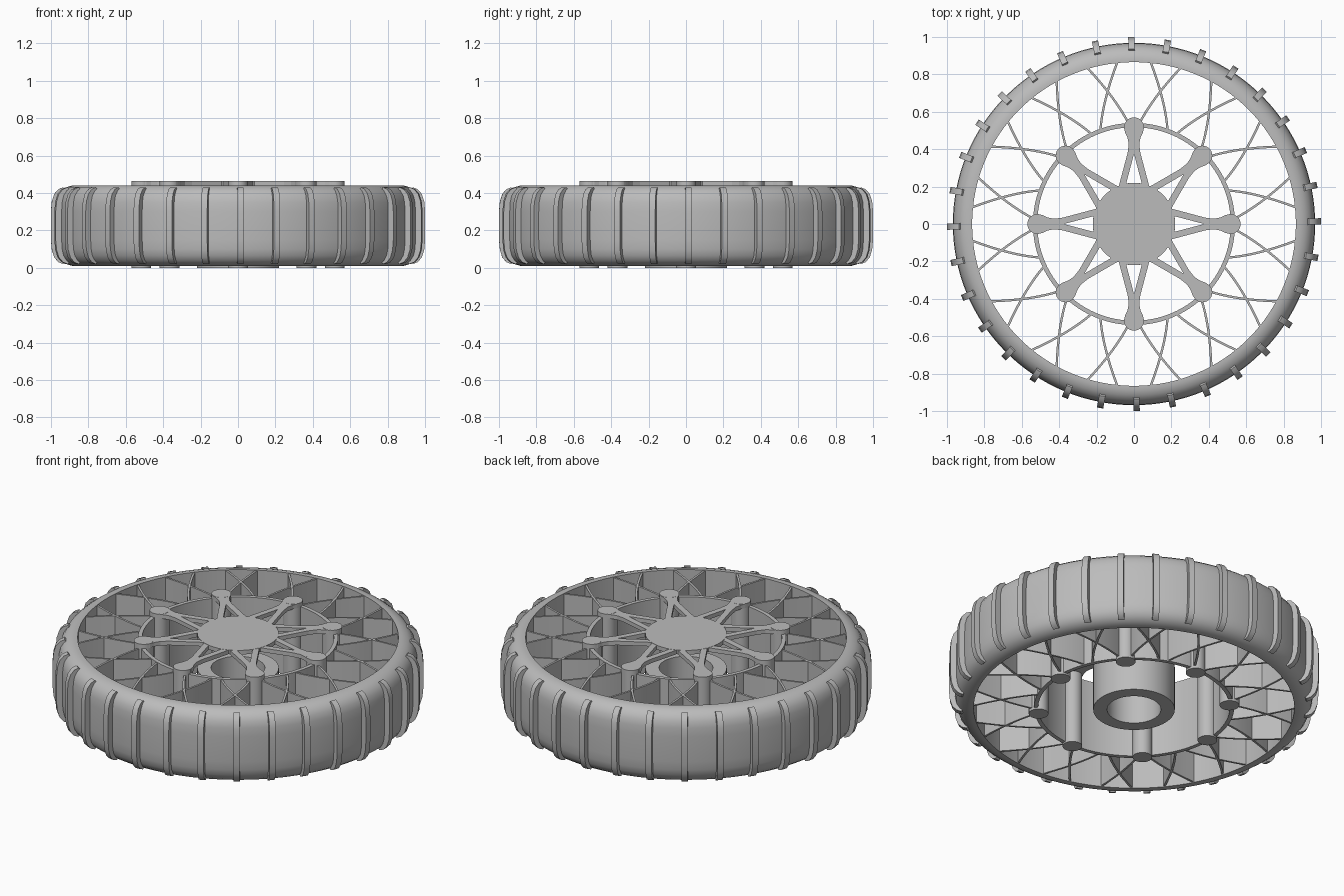
import bpy, bmesh, math
from mathutils import Vector

cube = bpy.data.objects.get("Cube")
if cube:
    bpy.data.objects.remove(cube, do_unlink=True)

# Single plain grey
grey = bpy.data.materials.new("plain_grey")
grey.use_nodes = True
COLOUR = (0.5, 0.5, 0.5, 1)
grey.diffuse_color = COLOUR
grey.node_tree.nodes["Principled BSDF"].inputs["Base Color"].default_value = COLOUR

TOP = 0.44      # top of the rim and walls
CAP = 0.465     # top of the raised cover
MID = 0.225     # middle height of the tyre


def finish(name, bm, smooth=True):
    bmesh.ops.recalc_face_normals(bm, faces=bm.faces)
    mesh = bpy.data.meshes.new(name)
    bm.to_mesh(mesh)
    bm.free()
    mesh.materials.append(grey)
    obj = bpy.data.objects.new(name, mesh)
    bpy.context.collection.objects.link(obj)
    if smooth:
        bpy.ops.object.select_all(action='DESELECT')
        obj.select_set(True)
        bpy.context.view_layer.objects.active = obj
        bpy.ops.object.shade_smooth_by_angle(angle=math.radians(35))
    return obj


def lathe(name, profile, steps=96):
    """Revolve a closed (radius, z) profile around the axle."""
    bm = bmesh.new()
    rings = []
    for i in range(steps):
        a = math.tau * i / steps
        rings.append([bm.verts.new((r * math.cos(a), r * math.sin(a), z))
                      for r, z in profile])
    n = len(profile)
    for i in range(steps):
        a, b = rings[i], rings[(i + 1) % steps]
        for j in range(n):
            k = (j + 1) % n
            bm.faces.new((a[j], b[j], b[k], a[k]))
    return finish(name, bm)


def tube(name, inner, outer, low, high):
    return lathe(name, [(inner, low), (outer, low), (outer, high), (inner, high)])


def add_prism(bm, outline, low, high):
    """Extrude a flat (x, y) outline between two heights."""
    bottom = [bm.verts.new((x, y, low)) for x, y in outline]
    top = [bm.verts.new((x, y, high)) for x, y in outline]
    bm.faces.new(bottom[::-1])
    bm.faces.new(top)
    for i in range(len(outline)):
        j = (i + 1) % len(outline)
        bm.faces.new((bottom[i], bottom[j], top[j], top[i]))


def circle(radius, steps, cx=0.0):
    return [(cx + radius * math.cos(math.tau * i / steps),
             radius * math.sin(math.tau * i / steps)) for i in range(steps)]


def turn(points, angle):
    c, s = math.cos(angle), math.sin(angle)
    return [(x * c - y * s, x * s + y * c) for x, y in points]


def mirrored(half):
    """Complete an upper half profile about the tyre's middle height."""
    return half + [(r, 2 * MID - z) for r, z in reversed(half)]


# Tyre with rounded shoulders
lathe("tyre", mirrored([(0.865, TOP), (0.885, TOP), (0.915, 0.431), (0.94, 0.412),
                        (0.957, 0.385), (0.965, 0.35), (0.968, 0.30)]), 128)

# Tread bars wrapped over the tyre
bar_profile = mirrored([(0.92, 0.415), (0.935, 0.43), (0.96, 0.42), (0.982, 0.395),
                        (0.995, 0.355), (1.0, 0.30)])
bm = bmesh.new()
for i in range(32):
    a = math.tau * i / 32 + math.radians(0.8)
    sides = []
    for t in (-0.017, 0.017):
        pts = turn([(r, t) for r, z in bar_profile], a)
        sides.append([bm.verts.new((x, y, z))
                      for (x, y), (r, z) in zip(pts, bar_profile)])
    left, right = sides
    bm.faces.new(left)
    bm.faces.new(right[::-1])
    for j in range(len(left)):
        k = (j + 1) % len(left)
        bm.faces.new((left[j], right[j], right[k], left[k]))
finish("tread_bars", bm)

# Inner ring wall, hub tube and hub cover
tube("inner_ring", 0.517, 0.54, 0.01, TOP)
tube("hub_tube", 0.145, 0.22, 0.0, 0.26)
bm = bmesh.new()
add_prism(bm, circle(0.22, 64), TOP, CAP)
finish("hub_cover", bm)

# Round pillars on the ring
bm = bmesh.new()
for i in range(8):
    add_prism(bm, turn(circle(0.053, 32, 0.517), math.tau * i / 8), 0.0, CAP)
finish("pillars", bm)

# Forked cover arms, each widening from a pillar to the hub
outer_edge = [(0.52, 0.053), (0.49, 0.048), (0.465, 0.036), (0.43, 0.028),
              (0.38, 0.034), (0.2, 0.082)]
fork = outer_edge + [(0.2, 0.046), (0.375, 0.0)]
outline = fork + [(x, -y) for x, y in reversed(fork[:-1])]
bm = bmesh.new()
for i in range(8):
    add_prism(bm, turn(outline, math.tau * i / 8), TOP, CAP - 0.001)
finish("cover_arms", bm, smooth=False)

# Thin crossing walls between the ring and the tyre
HALF = 0.006
bm = bmesh.new()
for i in range(16):
    for side in (1, -1):
        spread = side * math.radians(16.7)
        start = Vector((0.53, side * 0.025))
        end = Vector((0.872 * math.cos(spread), 0.872 * math.sin(spread)))
        bend = Vector((0.67, side * 0.095))
        path = [start.lerp(bend, t).lerp(bend.lerp(end, t), t)
                for t in (k / 8 for k in range(9))]
        left, right = [], []
        for k, p in enumerate(path):
            d = (path[min(k + 1, 8)] - path[max(k - 1, 0)]).normalized()
            normal = Vector((-d.y, d.x)) * HALF
            left.append(tuple(p + normal))
            right.append(tuple(p - normal))
        add_prism(bm, turn(left + right[::-1], math.tau * i / 16), 0.015, TOP - 0.005)
finish("lattice_walls", bm)
